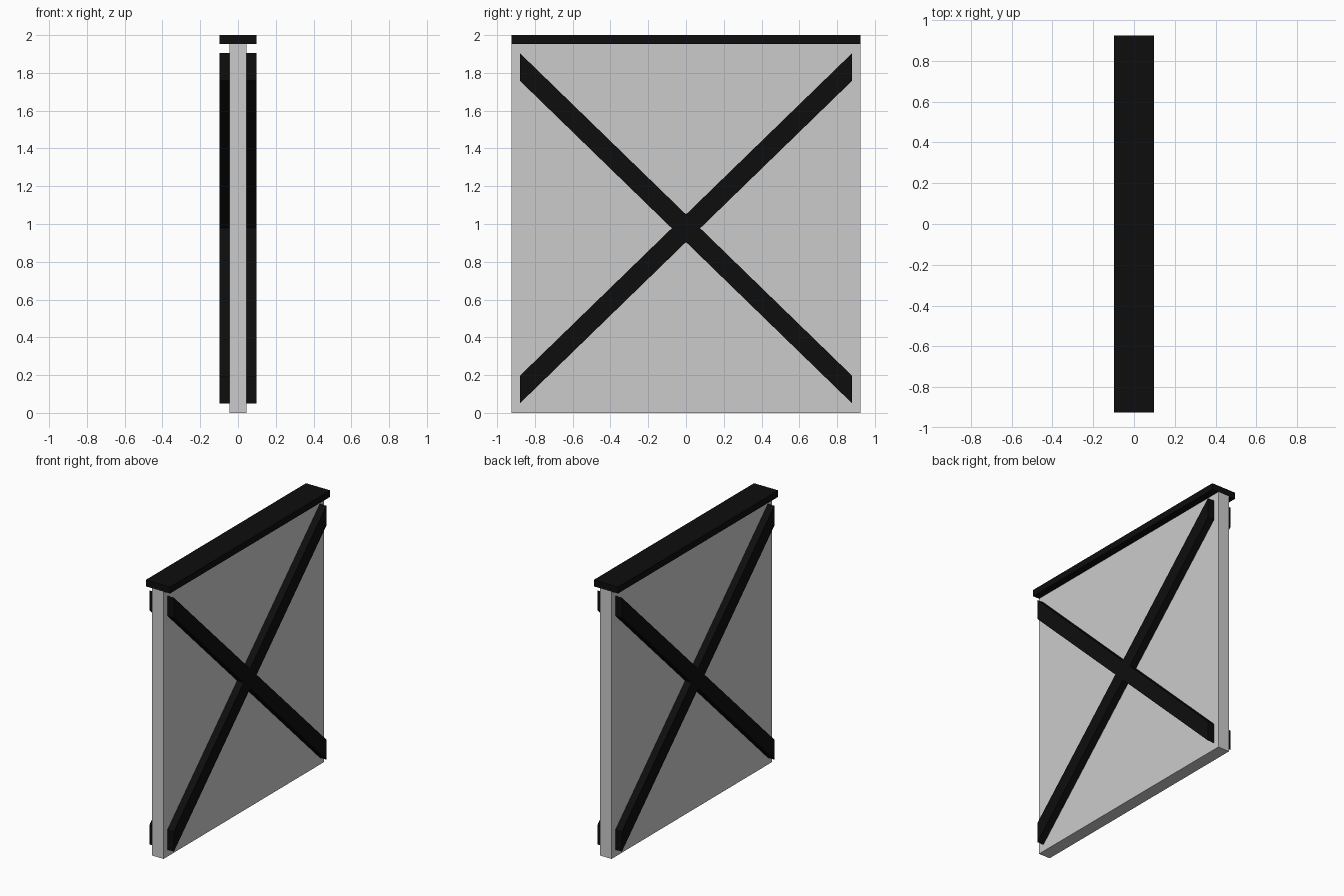
import bpy, bmesh

if "Cube" in bpy.data.objects:
    bpy.data.objects.remove(bpy.data.objects["Cube"])

black = bpy.data.materials.new("black")
black.diffuse_color = (0.004, 0.004, 0.004, 1)
black.use_nodes = True
black.node_tree.nodes["Principled BSDF"].inputs["Base Color"].default_value = black.diffuse_color

PANEL_X, OUTER_X, HALF_Y = 0.046, 0.098, 0.925
CAP_Z = 1.953


def add_object(name, bm, mat=None):
    bmesh.ops.recalc_face_normals(bm, faces=bm.faces[:])
    mesh = bpy.data.meshes.new(name)
    bm.to_mesh(mesh)
    bm.free()
    if mat:
        mesh.materials.append(mat)
    obj = bpy.data.objects.new(name, mesh)
    bpy.context.collection.objects.link(obj)
    return obj


def slab(name, outline, x0, x1, mat=None):
    """Extrude a (y, z) outline from x0 to x1."""
    bm = bmesh.new()
    face = bm.faces.new([bm.verts.new((x0, y, z)) for y, z in outline])
    ext = bmesh.ops.extrude_face_region(bm, geom=[face])["geom"]
    verts = [g for g in ext if isinstance(g, bmesh.types.BMVert)]
    bmesh.ops.translate(bm, verts=verts, vec=(x1 - x0, 0, 0))
    return add_object(name, bm, mat)


def rect(hy, z0, z1):
    return [(-hy, z0), (hy, z0), (hy, z1), (-hy, z1)]


# Main panel and the overhanging top cap
slab("panel", rect(HALF_Y, 0, CAP_Z), -PANEL_X, PANEL_X)
slab("top_cap", rect(HALF_Y, CAP_Z, 2.0), -OUTER_X, OUTER_X, black)

# Cross brace outline: two flush diagonal bars with vertical ends
hy, z0, z1, end = 0.88, 0.05, 1.905, 0.146
mid = (z0 + z1) / 2
slope = (z1 - z0 - end) / (2 * hy)
notch = end / (2 * slope)
cross = [(-hy, z0), (0, mid - end / 2), (hy, z0), (hy, z0 + end),
         (notch, mid), (hy, z1 - end), (hy, z1), (0, mid + end / 2),
         (-hy, z1), (-hy, z1 - end), (-notch, mid), (-hy, z0 + end)]

# One cross brace on each face of the panel
for side, name in ((1, "right"), (-1, "left")):
    slab("cross_brace_" + name, cross, side * PANEL_X, side * OUTER_X, black)
